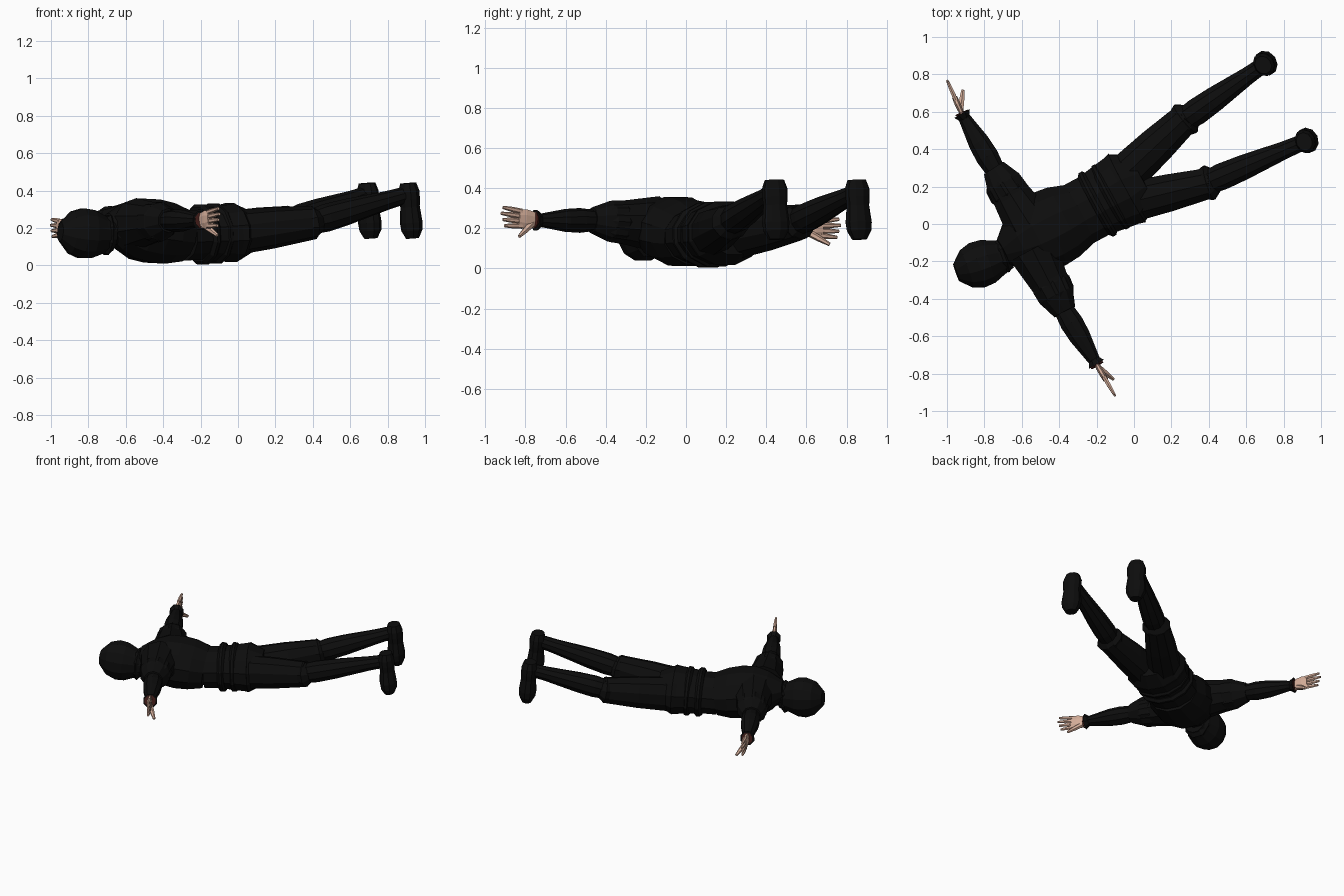
import bpy, bmesh, math
from mathutils import Vector

if "Cube" in bpy.data.objects:
    bpy.data.objects.remove(bpy.data.objects["Cube"])


def material(name, red, green, blue):
    made = bpy.data.materials.new(name)
    made.use_nodes = True
    made.diffuse_color = (red, green, blue, 1)
    shader = made.node_tree.nodes["Principled BSDF"]
    shader.inputs["Base Color"].default_value = (red, green, blue, 1)
    shader.inputs["Roughness"].default_value = 0.9
    return made


BLACK = material("black cloth", .004, .004, .004)
SKIN = material("skin", .66, .42, .32)
LINING = material("dark red lining", .07, .015, .012)
UP = Vector((0, 0, 1))


def tube(name, start, end, widths, aspect=1.0, colour=BLACK, sides=10, across=None):
    """Straight faceted limb with evenly spaced rings of the given widths.
    The aspect is the ring height divided by its width."""
    bm = bmesh.new()
    along = (end - start).normalized()
    if across is None:
        across = along.cross(UP).normalized()
    upward = across.cross(along).normalized()
    rings = []
    for index, width in enumerate(widths):
        centre = start.lerp(end, index / (len(widths) - 1))
        ring = []
        for step in range(sides):
            angle = math.tau * (step + 0.5) / sides
            offset = across * math.cos(angle) + upward * math.sin(angle) * aspect
            ring.append(bm.verts.new(centre + offset * width / 2))
        rings.append(ring)
    for lower, upper in zip(rings, rings[1:]):
        for step in range(sides):
            after = (step + 1) % sides
            bm.faces.new((lower[step], lower[after], upper[after], upper[step]))
    bm.faces.new(rings[0])
    bm.faces.new(rings[-1])
    bmesh.ops.recalc_face_normals(bm, faces=bm.faces)
    mesh = bpy.data.meshes.new(name)
    bm.to_mesh(mesh)
    bm.free()
    mesh.materials.append(colour)
    part = bpy.data.objects.new(name, mesh)
    bpy.context.collection.objects.link(part)


# Body joints, lying face down
crown = Vector((-.95, -.26, .18))
chin = Vector((-.67, -.16, .16))
neck = Vector((-.7, -.15, .22))
waist = Vector((-.3, .05, .16))
seat = Vector((.05, .24, .18))

# Torso and trouser seat
tube("jacket", neck, waist, (.15, .32, .42, .44, .42, .36), .8, sides=12)
tube("trouser_seat", waist, seat, (.36, .36, .39, .42, .3), .77, sides=12)
tube("jacket_hem", waist.lerp(seat, .5), waist.lerp(seat, .75), (.37, .4, .43), .76, sides=12)

# Sash of two wraps
for name, place in (("upper_sash", .3), ("lower_sash", .5)):
    tube(name, waist.lerp(seat, place - .06), waist.lerp(seat, place + .06),
         (.36, .4, .4, .36), .83, sides=12)

# Hooded head, neck and flared collar
tube("hooded_head", crown, chin, (.1, .22, .26, .25, .2, .16), 1.06, sides=12)
tube("neck_wrap", crown.lerp(chin, .6), neck.lerp(waist, .3), (.14, .16, .2), sides=8)
tube("hood_collar", crown.lerp(chin, .8), chin, (.17, .2, .14), 1.15, sides=8)


def make_hand(side, wrist, tip, thumb):
    """Flat upright hand with fanned fingers and a thumb."""
    knuckles = wrist.lerp(tip, .5)
    tube(side + "_cuff_lining", wrist.lerp(tip, -.1), wrist.lerp(tip, .04),
         (.05, .08), 1.1, LINING, 8)
    tube(side + "_palm", wrist.lerp(tip, -.1), knuckles, (.025, .03, .035, .03),
         3, SKIN, 8)
    for finger in range(4):
        spread = UP * (finger - 1.5)
        reach = 1 - abs(finger - 2) * .05
        tube(f"{side}_finger_{finger}", wrist.lerp(tip, .4) + spread * .024,
             wrist.lerp(tip, reach) + spread * .03, (.026, .024, .015), 1.1, SKIN, 6)
    tube(side + "_thumb", wrist.lerp(tip, .1) - UP * .02, thumb, (.036, .032, .018),
         1, SKIN, 6)


def make_arm(side, shoulder, elbow, wrist, tip, thumb):
    """Puffed upper sleeve, forearm and flared cuff."""
    tube(side + "_upper_arm", shoulder, elbow, (.28, .25, .22, .2, .13))
    tube(side + "_sleeve_fold", shoulder.lerp(elbow, .4), shoulder.lerp(elbow, .9),
         (.16, .22, .21, .13), sides=9)
    tube(side + "_forearm", shoulder.lerp(elbow, .95), wrist, (.11, .13, .12, .09, .06), .95)
    tube(side + "_cuff", elbow.lerp(wrist, .9), wrist, (.06, .1), 1.1, sides=8)
    make_hand(side, wrist, tip, thumb)


make_arm("left", Vector((-.56, 0, .21)), Vector((-.75, .3, .21)), Vector((-.92, .59, .2)),
         Vector((-1, .77, .2)), Vector((-.915, .715, .12)))
make_arm("right", Vector((-.54, -.14, .22)), Vector((-.37, -.47, .24)), Vector((-.2, -.75, .24)),
         Vector((-.1, -.92, .26)), Vector((-.11, -.83, .16)))


def make_leg(side, hip, knee, ankle):
    """Wide trouser to the knee, wrapped shin and a boot hanging toe down."""
    tube(side + "_thigh", hip, knee, (.23, .22, .21, .19, .17), 1.05)
    tube(side + "_knee_cuff", hip.lerp(knee, .9), knee.lerp(ankle, .06), (.17, .2, .13), .9)
    tube(side + "_shin", hip.lerp(knee, .9), ankle, (.13, .15, .14, .12, .1, .09))
    forward = ankle - knee
    forward.z = 0
    forward.normalize()
    heel = ankle + UP * .06
    toe = ankle - UP * .235 + forward * .025
    tube(side + "_boot", heel, toe, (.1, .13, .13, .12, .13, .14, .13, .08), .85,
         across=forward.cross(UP))


make_leg("left", Vector((-.05, .26, .17)), Vector((.28, .57, .23)), Vector((.69, .85, .38)))
make_leg("right", Vector((-.05, .11, .17)), Vector((.41, .22, .23)), Vector((.91, .44, .38)))
